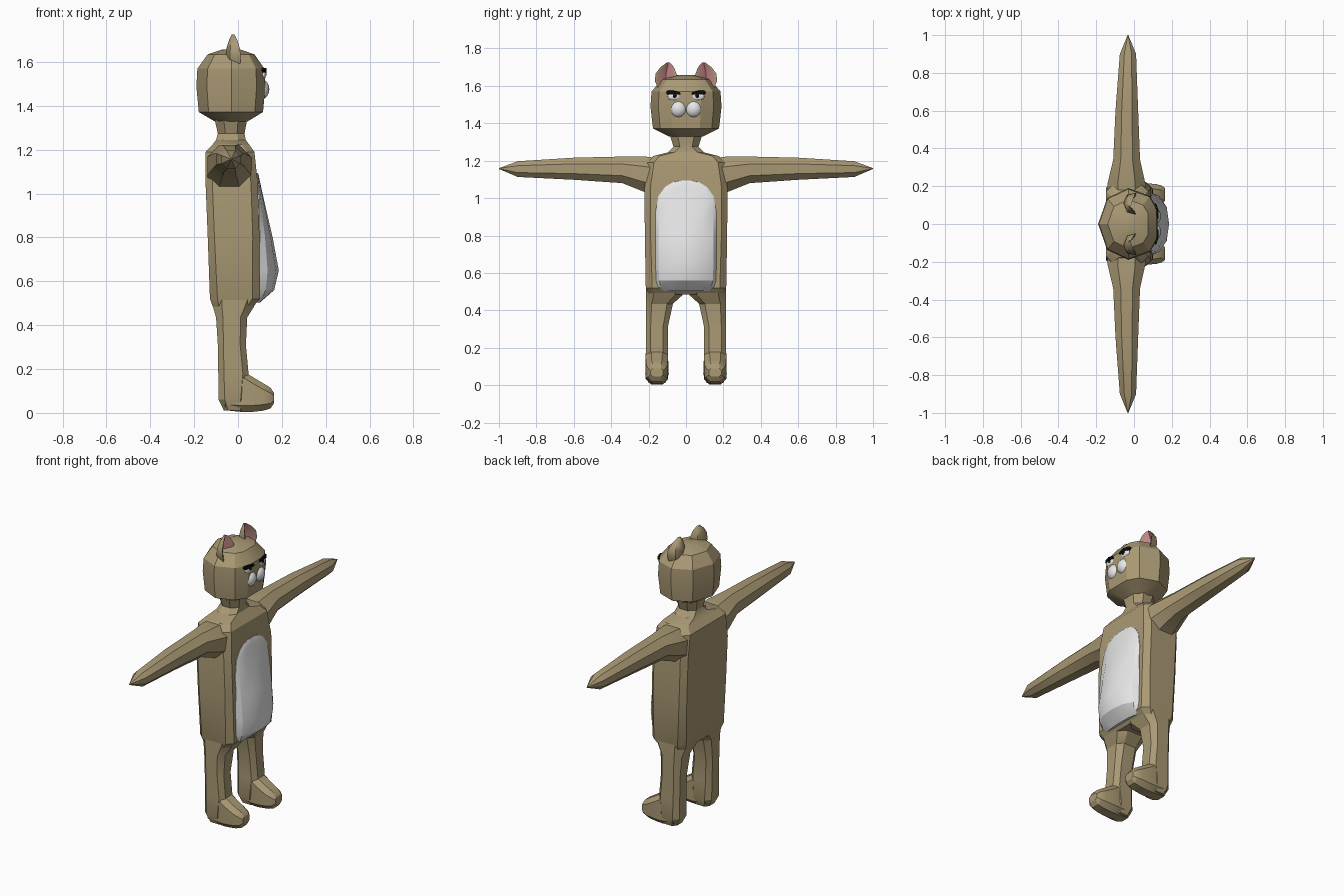
import bpy, bmesh, math
from mathutils import Matrix


def material(name, rgb):
    m = bpy.data.materials.new(name)
    m.diffuse_color = (*rgb, 1)
    return m


TAN = material("tan fur", (0.40, 0.32, 0.175))
WHITE = material("white fur", (0.80, 0.80, 0.80))
PINK = material("pink inner ear", (0.52, 0.23, 0.24))
BLACK = material("black", (0.004, 0.004, 0.004))


def finish(name, bm, mats, angle=25):
    bmesh.ops.recalc_face_normals(bm, faces=bm.faces[:])
    me = bpy.data.meshes.new(name)
    bm.to_mesh(me)
    bm.free()
    for m in mats:
        me.materials.append(m)
    ob = bpy.data.objects.new(name, me)
    bpy.context.collection.objects.link(ob)
    bpy.ops.object.select_all(action='DESELECT')
    ob.select_set(True)
    bpy.context.view_layer.objects.active = ob
    bpy.ops.object.shade_smooth_by_angle(angle=math.radians(angle))
    return ob


def loft(name, rings, mats, second=(), angle=25):
    """Skin rings of equal length; segments listed in second get material 1."""
    bm = bmesh.new()
    vs = [[bm.verts.new(p) for p in r] for r in rings]
    n = len(rings[0])
    for a, b in zip(vs, vs[1:]):
        for i in range(n):
            j = (i + 1) % n
            f = bm.faces.new((a[i], a[j], b[j], b[i]))
            f.material_index = 1 if i in second else 0
    bm.faces.new(vs[0])
    bm.faces.new(vs[-1])
    return finish(name, bm, mats, angle)


def octagon(a0, a1, b0, b1, cut=0.28):
    """Rectangle with cut corners as (a, b) pairs."""
    c = cut * min(a1 - a0, b1 - b0)
    return [(a0 + c, b0), (a1 - c, b0), (a1, b0 + c), (a1, b1 - c),
            (a1 - c, b1), (a0 + c, b1), (a0, b1 - c), (a0, b0 + c)]


def ball(name, loc, size, mat, seg=20):
    bm = bmesh.new()
    bmesh.ops.create_uvsphere(bm, u_segments=seg, v_segments=seg // 2, radius=1,
                              matrix=Matrix.Translation(loc) @ Matrix.Diagonal((*size, 1)))
    return finish(name, bm, [mat], 60)


# Torso and neck: z, back x, front x, half width, corner cut
torso = [(0.485, -0.115, 0.07, 0.20, 0.15), (0.52, -0.128, 0.10, 0.215, 0.15),
         (0.80, -0.138, 0.098, 0.22, 0.13), (1.05, -0.148, 0.09, 0.222, 0.13),
         (1.19, -0.148, 0.075, 0.205, 0.15), (1.225, -0.115, 0.05, 0.175, 0.2),
         (1.245, -0.10, 0.035, 0.095, 0.25), (1.275, -0.092, 0.03, 0.067, 0.28),
         (1.34, -0.107, 0.042, 0.087, 0.28)]
loft("torso", [[(x, y, z) for x, y in octagon(b, f, -w, w, c)]
               for z, b, f, w, c in torso], [TAN])

# Belly patch: z, edge x, peak x, half width
belly = [(0.503, 0.085, 0.10, 0.125), (0.525, 0.10, 0.125, 0.15),
         (0.56, 0.101, 0.165, 0.16), (0.65, 0.101, 0.186, 0.163),
         (0.80, 0.100, 0.158, 0.163), (0.93, 0.097, 0.128, 0.162),
         (1.01, 0.094, 0.110, 0.148), (1.06, 0.091, 0.099, 0.112),
         (1.085, 0.088, 0.094, 0.07), (1.093, 0.087, 0.091, 0.03)]
arch = [(-1, 0), (-0.9, 0.4), (-0.55, 0.85), (0, 1), (0.55, 0.85), (0.9, 0.4), (1, 0)]
loft("belly_patch",
     [[(e + (p - e) * h, w * y, z) for y, h in arch] + [(0.04, w, z), (0.04, -w, z)]
      for z, e, p, w in belly], [WHITE])

# Head: one outline scaled up the height
half = [(0.155, 0.08), (0.115, 0.148), (0.0, 0.19), (-0.112, 0.137)]
outline = half + [(-0.16, 0)] + [(x, -y) for x, y in reversed(half)]
loft("head", [[(-0.03 + x * s, y * s, z) for x, y in outline]
              for z, s in [(1.328, 0.46), (1.372, 0.93), (1.49, 1.0), (1.57, 0.97),
                           (1.635, 0.68), (1.658, 0.25)]], [TAN])

# Limb sections
arm = [(0.12, -0.14, 0.065, 0.98, 1.21), (0.215, -0.14, 0.06, 1.03, 1.222),
       (0.34, -0.11, 0.032, 1.08, 1.222), (0.60, -0.098, 0.022, 1.098, 1.216),
       (0.90, -0.075, 0.011, 1.113, 1.197), (1.0, -0.034, -0.03, 1.156, 1.16)]
leg = [(0.52, -0.12, 0.09, 0.005, 0.213), (0.48, -0.113, 0.07, 0.02, 0.214),
       (0.435, -0.10, 0.042, 0.07, 0.215), (0.31, -0.092, 0.036, 0.097, 0.215),
       (0.18, -0.09, 0.048, 0.097, 0.215), (0.06, -0.088, 0.04, 0.092, 0.218),
       (0.012, -0.065, 0.03, 0.11, 0.20)]
foot = [(-0.06, 0.052, 0.012, 0.15), (0.03, 0.06, 0.003, 0.188), (0.06, 0.059, 0.004, 0.168),
        (0.115, 0.056, 0.01, 0.135), (0.148, 0.047, 0.02, 0.115), (0.165, 0.033, 0.045, 0.09)]
# Ear: z, half width, centre y, depth scale
ear = [(1.59, 0.046, 0.105, 0.9), (1.625, 0.058, 0.108, 1.0), (1.665, 0.056, 0.107, 0.85),
       (1.70, 0.036, 0.10, 0.55), (1.725, 0.008, 0.094, 0.2)]
cup = [(0.035, -1), (-0.015, -0.8), (-0.035, 0), (-0.015, 0.8), (0.035, 1),
       (0.028, 0.72), (-0.01, 0), (0.028, -0.72)]

for s, side in ((1, "left"), (-1, "right")):
    loft(side + "_arm", [[(x, s * y, z) for x, z in octagon(a, b, c, d)]
                         for y, a, b, c, d in arm], [TAN])
    loft(side + "_leg", [[(x, s * y, z) for x, y in octagon(a, b, c, d, 0.22)]
                         for z, a, b, c, d in leg], [TAN])
    loft(side + "_foot", [[(x, s * (0.156 + y), z) for y, z in octagon(-w, w, b, t, 0.25)]
                          for x, w, b, t in foot], [TAN])
    loft(side + "_ear", [[(-0.022 + x * d, s * (c + y * w), z) for x, y in cup]
                         for z, w, c, d in ear], [TAN, PINK], (5, 6), 50)
    # Face details
    ball(side + "_muzzle", (0.103, s * 0.041, 1.476), (0.04, 0.046, 0.047), WHITE)
    ball(side + "_eye", (0.116, s * 0.064, 1.543), (0.012, 0.034, 0.022), WHITE)
    ball(side + "_pupil", (0.124, s * 0.06, 1.547), (0.007, 0.012, 0.013), BLACK, 12)
    lid = [(0.028, 1.553), (0.064, 1.556), (0.098, 1.552), (0.108, 1.562),
           (0.10, 1.574), (0.064, 1.574), (0.032, 1.567)]
    loft(side + "_eyelid", [[(x - max(0, y - 0.08) * 0.5, s * y, z) for y, z in lid]
                            for x in (0.122, 0.131)], [BLACK])
